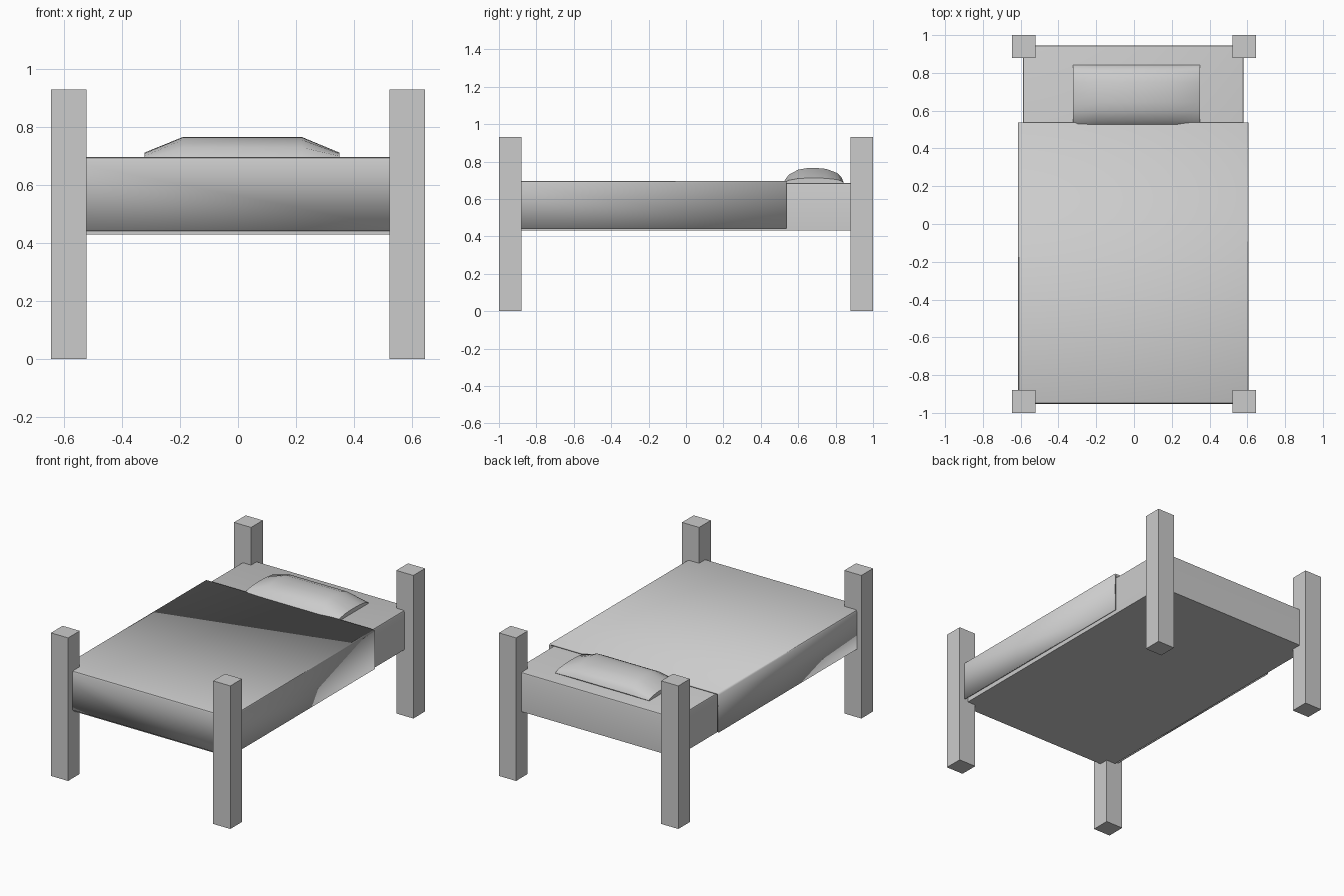
import bpy, bmesh

if "Cube" in bpy.data.objects:
    bpy.data.objects.remove(bpy.data.objects["Cube"])


def make_object(name, bm, smooth=False):
    bmesh.ops.recalc_face_normals(bm, faces=bm.faces)
    me = bpy.data.meshes.new(name)
    bm.to_mesh(me)
    bm.free()
    ob = bpy.data.objects.new(name, me)
    bpy.context.collection.objects.link(ob)
    if smooth:
        bpy.context.view_layer.objects.active = ob
        ob.select_set(True)
        bpy.ops.object.shade_smooth_by_angle(angle=0.7)
        ob.select_set(False)
    return ob


def box_bmesh(x, y, z):
    bm = bmesh.new()
    bmesh.ops.create_cube(bm, size=1)
    for v in bm.verts:
        for i, (lo, hi) in enumerate((x, y, z)):
            v.co[i] = hi if v.co[i] > 0 else lo
    return bm


def bevel_top(bm, width, segments=2):
    top = max(v.co.z for v in bm.verts)
    edges = [e for e in bm.edges
             if all(v.co.z > top - 1e-4 for v in e.verts) and len(e.link_faces) == 2]
    bmesh.ops.bevel(bm, geom=edges, offset=width, segments=segments,
                    profile=0.5, affect='EDGES')


# Four square corner posts
for side, x in (("left", (-0.645, -0.522)), ("right", (0.522, 0.645))):
    for end, y in (("front", (-1.0, -0.88)), ("back", (0.88, 1.0))):
        make_object(f"{end}_{side}_post", box_bmesh(x, y, (0, 0.93)))

# Mattress with slightly rounded top edges
bm = box_bmesh((-0.588, 0.58), (-0.94, 0.945), (0.43, 0.685))
bevel_top(bm, 0.01)
make_object("mattress", bm, True)

# Blanket: open shell draped over the top, sides and foot end
bm = box_bmesh((-0.613, 0.607), (-0.952, 0.538), (0.442, 0.697))
bm.normal_update()
bmesh.ops.delete(bm, geom=[f for f in bm.faces if f.normal.z < -0.5 or f.normal.y > 0.5],
                 context='FACES')
bevel_top(bm, 0.012)
blanket = make_object("blanket", bm, True)
sol = blanket.modifiers.new("thickness", 'SOLIDIFY')
sol.thickness = 0.011
sol.offset = -1

# Pillow: domed cross-section lofted along x, tapering to thin ends
arch = [(0.525, 0.12), (0.55, 0.55), (0.6, 0.88), (0.645, 0.98), (0.69, 1.0),
        (0.75, 0.93), (0.81, 0.65), (0.832, 0.35), (0.842, 0.05)]
base = 0.686
bm = bmesh.new()
rings = []
for x, height in ((-0.323, 0.026), (-0.19, 0.08), (0.22, 0.08), (0.35, 0.026)):
    ring = [bm.verts.new((x, y, base + height * h)) for y, h in arch]
    ring += [bm.verts.new((x, y, base - 0.003)) for y in (0.838, 0.53)]
    rings.append(ring)
for a, b in zip(rings, rings[1:]):
    n = len(a)
    for i in range(n):
        j = (i + 1) % n
        bm.faces.new((a[i], a[j], b[j], b[i]))
bm.faces.new(rings[0])
bm.faces.new(rings[-1])
make_object("pillow", bm, True)
